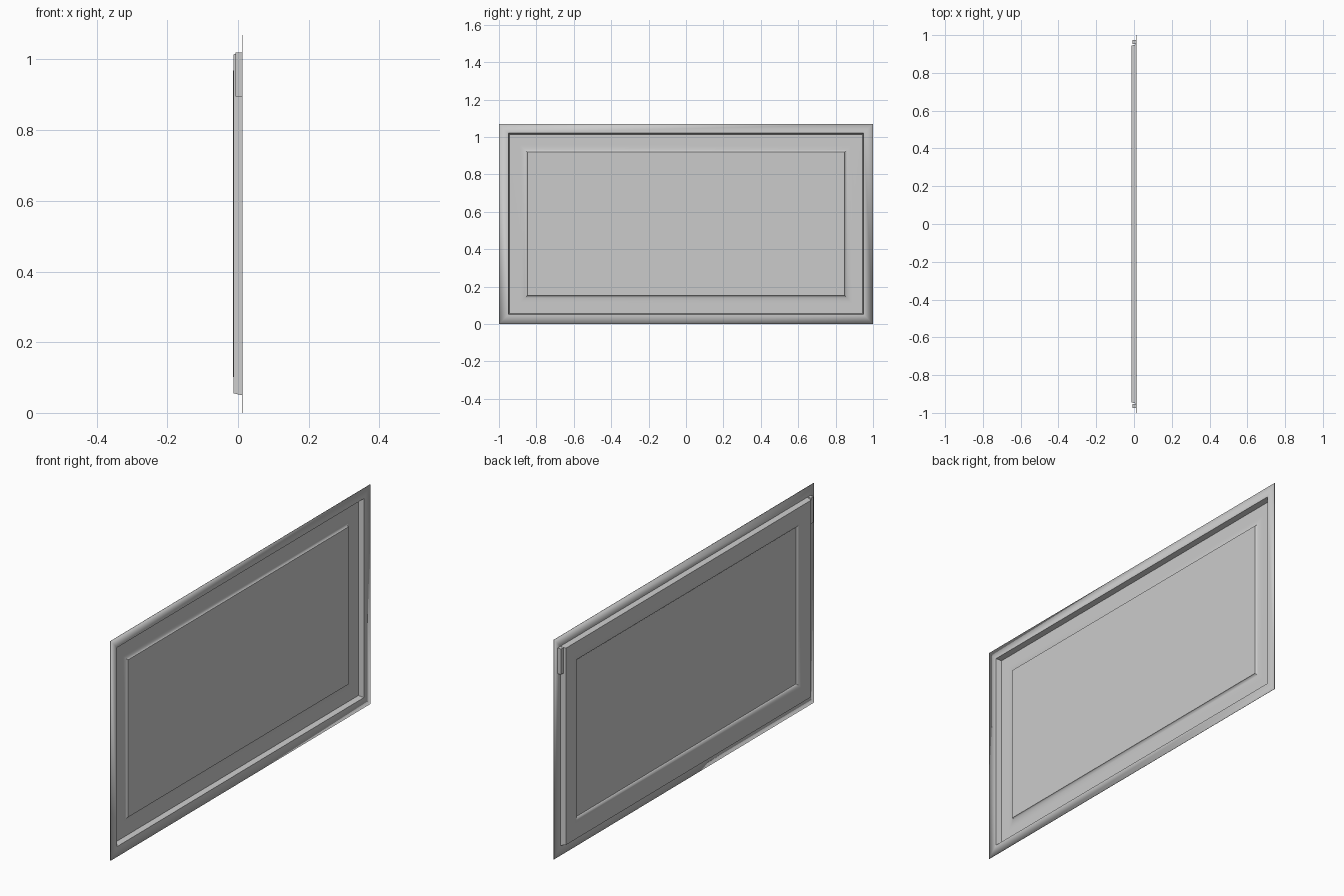
import bpy, bmesh, math

if "Cube" in bpy.data.objects:
    bpy.data.objects.remove(bpy.data.objects["Cube"])

CZ = 0.535          # mid height of the panel


def finish(bm, name):
    bmesh.ops.recalc_face_normals(bm, faces=bm.faces[:])
    mesh = bpy.data.meshes.new(name)
    bm.to_mesh(mesh)
    bm.free()
    ob = bpy.data.objects.new(name, mesh)
    bpy.context.collection.objects.link(ob)
    return ob


# Pressed sheet: profile of (inset from the outer edge, x)
FLANGE, FLOOR, FIELD = 0.0122, -0.0125, 0.001
profile = [(0.0, FLANGE), (0.05, FLANGE), (0.056, FLOOR), (0.112, FLOOR)]
# Curved shoulder rising to the centre field
for i in range(1, 9):
    a = math.radians(90) * i / 8
    profile.append((0.112 + 0.04 * math.sin(a),
                    FLOOR + (FIELD - FLOOR) * (1 - math.cos(a))))

bm = bmesh.new()
rings = []
for inset, x in profile:
    hy, hz = 1.0 - inset, CZ - inset
    rings.append([bm.verts.new((x, sy * hy, CZ + sz * hz))
                  for sy, sz in ((-1, -1), (1, -1), (1, 1), (-1, 1))])
for a, b in zip(rings, rings[1:]):
    for i in range(4):
        j = (i + 1) % 4
        bm.faces.new((a[i], a[j], b[j], b[i]))
bm.faces.new(rings[-1])
panel = finish(bm, "pressed_panel")
solid = panel.modifiers.new("thickness", 'SOLIDIFY')
solid.thickness = 0.002
solid.offset = 0
bpy.context.view_layer.objects.active = panel
panel.select_set(True)
bpy.ops.object.shade_smooth_by_angle(angle=math.radians(30))

# Small tabs behind the flange at both upper corners
for side, label in ((-1, "left"), (1, "right")):
    bm = bmesh.new()
    bmesh.ops.create_cube(bm, size=1)
    bmesh.ops.scale(bm, vec=(0.0185, 0.02, 0.125), verts=bm.verts)
    bmesh.ops.translate(bm, vec=(0.0022, side * 0.963, 0.9575), verts=bm.verts)
    finish(bm, "tab_" + label)
